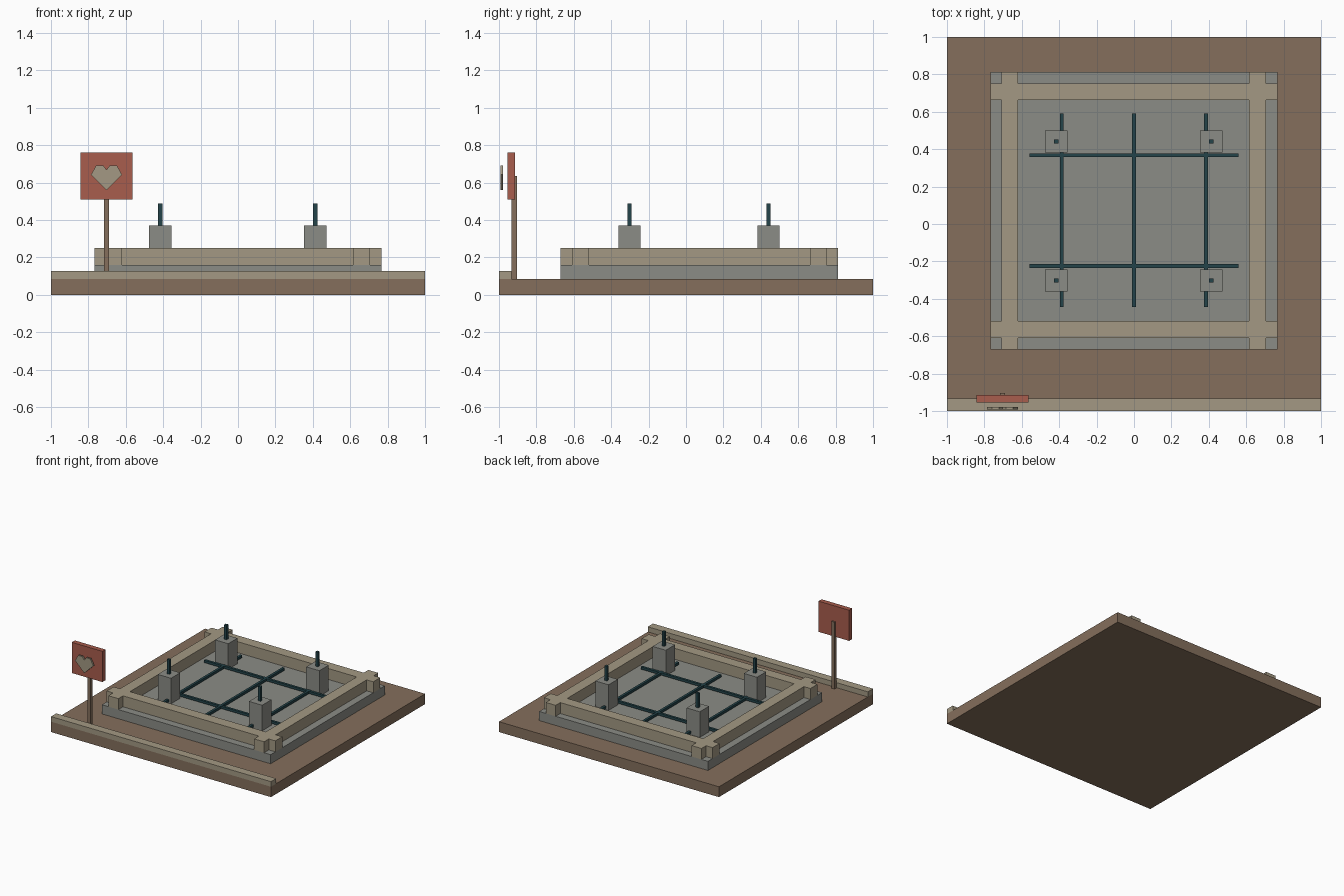
import bpy
import bmesh

old = bpy.data.objects.get("Cube")
if old:
    bpy.data.objects.remove(old, do_unlink=True)


def linear(c):
    c /= 255
    return c / 12.92 if c <= 0.04045 else ((c + 0.055) / 1.055) ** 2.4


def material(name, *rgb):
    mat = bpy.data.materials.new(name)
    mat.use_nodes = True
    col = (*[linear(c) for c in rgb], 1)
    mat.diffuse_color = col
    bsdf = mat.node_tree.nodes["Principled BSDF"]
    bsdf.inputs["Base Color"].default_value = col
    bsdf.inputs["Roughness"].default_value = 0.9
    return mat


EARTH = material("earth brown", 133, 111, 92)
SAND = material("sand beige", 163, 153, 131)
CONCRETE = material("concrete grey", 139, 140, 134)
STEEL = material("dark teal steel", 36, 68, 74)
RED = material("brick red", 168, 93, 77)


def finish(name, bm, mat):
    bmesh.ops.recalc_face_normals(bm, faces=bm.faces)
    mesh = bpy.data.meshes.new(name)
    bm.to_mesh(mesh)
    bm.free()
    mesh.materials.append(mat)
    ob = bpy.data.objects.new(name, mesh)
    bpy.context.collection.objects.link(ob)
    return ob


def box(name, xs, ys, zs, mat):
    """Box spanning the given (min, max) range on each axis."""
    bm = bmesh.new()
    bmesh.ops.create_cube(bm, size=1)
    for v in bm.verts:
        v.co = [r[0] if c < 0 else r[1] for c, r in zip(v.co, (xs, ys, zs))]
    return finish(name, bm, mat)


def around(c, half):
    return (c - half, c + half)


# Ground plate and front curb
GROUND, SLAB, BEAM = 0.085, 0.16, 0.25
box("ground_plate", (-1, 1), (-1, 1), (0, GROUND), EARTH)
box("front_curb", (-1, 1), (-1, -0.932), (GROUND, 0.127), SAND)

# Foundation slab
SLAB_X, SLAB_Y = (-0.768, 0.766), (-0.67, 0.812)
box("foundation_slab", SLAB_X, SLAB_Y, (GROUND, SLAB), CONCRETE)

# Crossing formwork beams
for side, x in (("right", -0.664), ("left", 0.661)):
    box(f"{side}_beam", around(x, 0.045), SLAB_Y, (SLAB, BEAM), SAND)
for side, y in (("front", -0.564), ("back", 0.707)):
    box(f"{side}_beam", SLAB_X, around(y, 0.045), (SLAB, BEAM), SAND)

# Reinforcement grid
ROD_Z = (0.17, 0.19)
for i, x in enumerate((-0.386, 0, 0.385)):
    box(f"long_rod_{i + 1}", around(x, 0.01), (-0.445, 0.592), ROD_Z, STEEL)
for i, y in enumerate((-0.224, 0.367)):
    box(f"cross_rod_{i + 1}", (-0.56, 0.56), around(y, 0.01), ROD_Z, STEEL)

# Column stubs with starter bars
for side, x in (("right", -0.416), ("left", 0.413)):
    for end, y in (("front", -0.302), ("back", 0.441)):
        box(f"{end}_{side}_column", around(x, 0.06), around(y, 0.06), (SLAB, 0.37), CONCRETE)
        box(f"{end}_{side}_starter_bar", around(x, 0.011), around(y, 0.011), (0.36, 0.489), STEEL)

# Sign post and board
SIGN_X = -0.703
box("sign_post", around(SIGN_X, 0.014), (-0.932, -0.903), (GROUND, 0.635), EARTH)
box("sign_board", around(SIGN_X, 0.139), (-0.955, -0.915), (0.51, 0.762), RED)

# Heart plate in front of the board, mirrored from one half outline
half = [(0.083, 0.642), (0.055, 0.692), (0.018, 0.692)]
outline = [(0, 0.56)] + half + [(0, 0.668)] + [(-x, z) for x, z in reversed(half)]
bm = bmesh.new()
face = bm.faces.new([bm.verts.new((SIGN_X + x, -0.993, z)) for x, z in outline])
side = bmesh.ops.extrude_face_region(bm, geom=[face])["geom"]
bmesh.ops.translate(bm, vec=(0, 0.014, 0),
                    verts=[g for g in side if isinstance(g, bmesh.types.BMVert)])
finish("heart_plate", bm, SAND)
